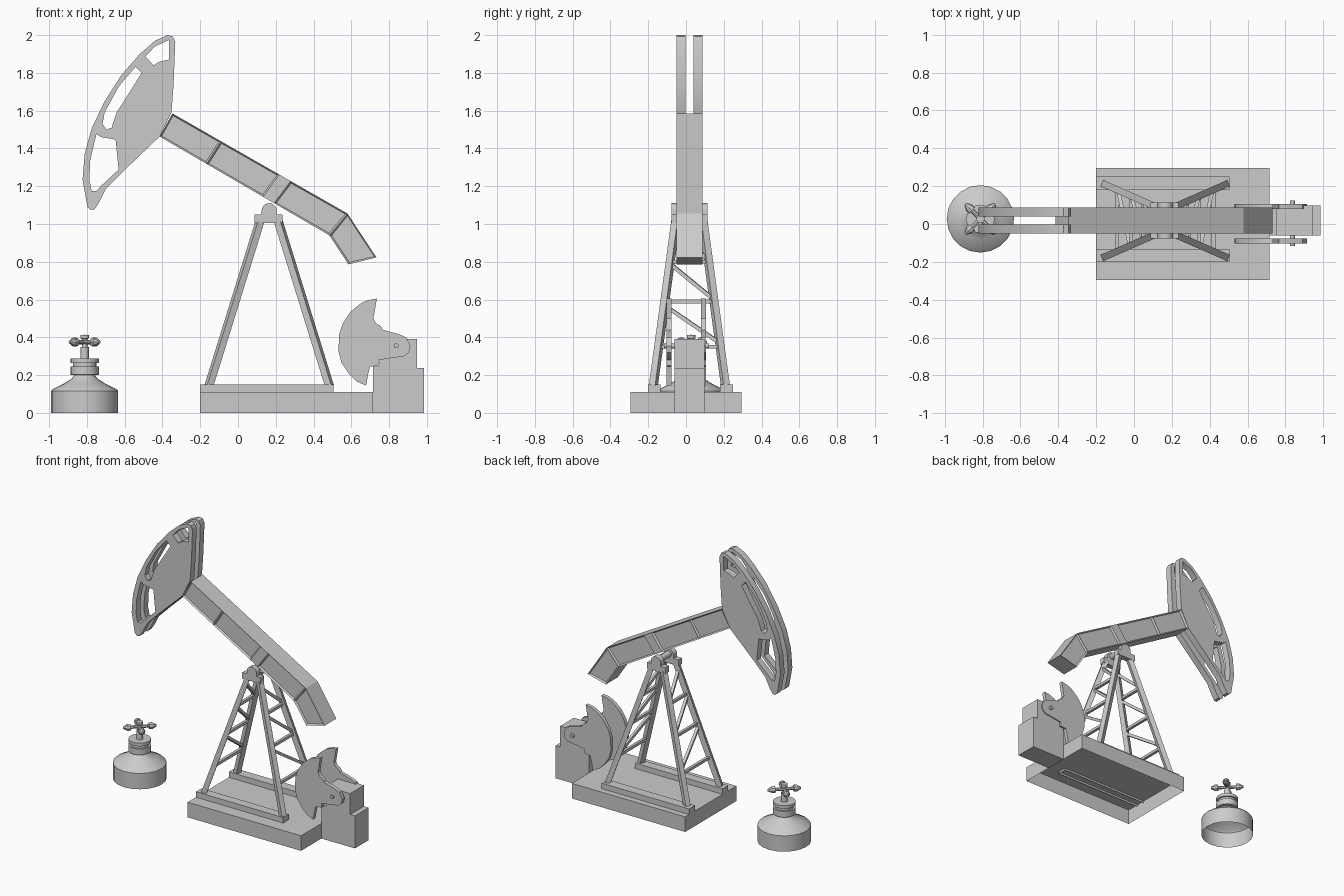
import bpy, bmesh, math
from mathutils import Vector, Matrix

if "Cube" in bpy.data.objects:
    bpy.data.objects.remove(bpy.data.objects["Cube"])


def add_object(name, bm, smooth=False):
    bmesh.ops.recalc_face_normals(bm, faces=bm.faces)
    mesh = bpy.data.meshes.new(name)
    bm.to_mesh(mesh)
    bm.free()
    ob = bpy.data.objects.new(name, mesh)
    bpy.context.collection.objects.link(ob)
    if smooth:
        bpy.ops.object.select_all(action='DESELECT')
        ob.select_set(True)
        bpy.context.view_layer.objects.active = ob
        bpy.ops.object.shade_smooth_by_angle(angle=math.radians(35))
    return ob


def box(name, lo, hi, open_bottom=False):
    bm = bmesh.new()
    lo, hi = Vector(lo), Vector(hi)
    m = Matrix.Translation((lo + hi) / 2) @ Matrix.Diagonal((*(hi - lo), 1))
    bmesh.ops.create_cube(bm, size=1, matrix=m)
    if open_bottom:
        bm.faces.ensure_lookup_table()
        bmesh.ops.delete(bm, geom=[min(bm.faces, key=lambda f: f.calc_center_median().z)], context='FACES_ONLY')
    return add_object(name, bm)


def bar(name, a, b, w):
    a, b = Vector(a), Vector(b)
    d = b - a
    m = (Matrix.Translation((a + b) / 2) @ d.to_track_quat('Z', 'Y').to_matrix().to_4x4()
         @ Matrix.Diagonal((w, w, d.length, 1)))
    bm = bmesh.new()
    bmesh.ops.create_cube(bm, size=1, matrix=m)
    return add_object(name, bm)


def rod(name, a, b, r1, r2=None, seg=12):
    a, b = Vector(a), Vector(b)
    d = b - a
    m = Matrix.Translation((a + b) / 2) @ d.to_track_quat('Z', 'Y').to_matrix().to_4x4()
    bm = bmesh.new()
    bmesh.ops.create_cone(bm, cap_ends=True, segments=seg, radius1=r1, radius2=r1 if r2 is None else r2,
                          depth=d.length, matrix=m)
    return add_object(name, bm, True)


def plate(name, loops, y0, y1):
    """Extruded xz outline; loops after the first are holes."""
    cu = bpy.data.curves.new(name, 'CURVE')
    cu.dimensions, cu.fill_mode, cu.extrude = '2D', 'BOTH', (y1 - y0) / 2
    for pts in loops:
        sp = cu.splines.new('POLY')
        sp.points.add(len(pts) - 1)
        for p, (x, z) in zip(sp.points, pts):
            p.co = (x, z, 0, 1)
        sp.use_cyclic_u = True
    tmp = bpy.data.objects.new(name + "_curve", cu)
    bpy.context.collection.objects.link(tmp)
    bpy.context.view_layer.update()
    mesh = bpy.data.meshes.new_from_object(tmp.evaluated_get(bpy.context.evaluated_depsgraph_get()))
    bpy.data.objects.remove(tmp)
    bm = bmesh.new()
    bm.from_mesh(mesh)
    bmesh.ops.remove_doubles(bm, verts=bm.verts, dist=1e-5)
    bm.transform(Matrix.Translation((0, (y0 + y1) / 2, 0)) @ Matrix.Rotation(math.pi / 2, 4, 'X'))
    return add_object(name, bm, True)


# hollow base and the two rails
box("base", (-0.2, -0.295, 0), (0.715, 0.295, 0.11), True)
box("rail_front", (-0.2, -0.2, 0.095), (0.505, -0.135, 0.15), True)
box("rail_back", (-0.2, 0.18, 0.095), (0.505, 0.25, 0.15), True)

# tower legs, splayed in x and y
CX, CY = 0.165, 0.018


def leg_point(sx, sy, z):
    t = (z - 0.15) / 0.86
    return Vector((CX + sx * (0.317 + t * (0.05 - 0.317)), CY + sy * (0.19 + t * (0.073 - 0.19)), z))


for sx, nx in ((-1, "left"), (1, "right")):
    for sy, ny in ((-1, "front"), (1, "back")):
        bar(f"leg_{nx}_{ny}", leg_point(sx, sy, 0.14), leg_point(sx, sy, 1.02), 0.036)
    # side braces: level bars and diagonals
    for z in (0.35, 0.59, 0.8):
        bar(f"level_brace_{nx}", leg_point(sx, -1, z), leg_point(sx, 1, z), 0.02)
    for z0, z1 in ((0.57, 0.37), (0.79, 0.6), (0.97, 0.81)):
        bar(f"diagonal_brace_{nx}", leg_point(sx, -1, z0), leg_point(sx, 1, z1), 0.02)

# bearing caps, arched lugs and axle
arch = [(CX + 0.04 * math.cos(math.pi * i / 10), 1.07 + 0.04 * math.sin(math.pi * i / 10)) for i in range(11)]
arch = [(CX + 0.04, 1.05)] + arch + [(CX - 0.04, 1.05)]
for n, y0, y1 in (("front", -0.077, -0.037), ("back", 0.072, 0.113)):
    box("cap_" + n, (0.088, y0, 1.005), (0.236, y1, 1.05))
    plate("bearing_lug_" + n, [arch], y0, y1)
rod("pivot_axle", (CX, -0.07, 1.075), (CX, 0.106, 1.075), 0.022)

# walking beam with recessed side panels
t0, t1 = Vector((-0.347, 1.585)), Vector((0.58, 1.055))
b0, b1 = Vector((-0.415, 1.463)), Vector((0.484, 0.94))
rows = [(t0.lerp(t1, f), b0.lerp(b1, f)) for f in (0, 0.277, 0.61, 0.675, 1)]
rows.append((Vector((0.733, 0.823)), Vector((0.585, 0.786))))
bm = bmesh.new()
rings = [[bm.verts.new((p.x, y, p.y)) for p, y in ((t, -0.05), (b, -0.05), (b, 0.087), (t, 0.087))] for t, b in rows]
panels = []
for i, (r, s) in enumerate(zip(rings, rings[1:])):
    for k in range(4):
        f = bm.faces.new((r[k], r[(k + 1) % 4], s[(k + 1) % 4], s[k]))
        if k in (0, 2) and i != 2:
            panels.append(f)
bm.faces.new(rings[0])
bm.faces.new(rings[-1][::-1])
bmesh.ops.recalc_face_normals(bm, faces=bm.faces)
bmesh.ops.inset_individual(bm, faces=panels, thickness=0.012, depth=-0.012)
add_object("walking_beam", bm)

# head: two plates with three cut-outs
outer = [(-0.78, 1.075), (-0.797, 1.09), (-0.823, 1.235), (-0.812, 1.37), (-0.775, 1.505), (-0.706, 1.65),
         (-0.616, 1.79), (-0.52, 1.9), (-0.44, 1.97), (-0.373, 2.0), (-0.345, 1.993), (-0.332, 1.965),
         (-0.341, 1.74), (-0.352, 1.59), (-0.415, 1.463), (-0.606, 1.28), (-0.70, 1.185), (-0.735, 1.115), (-0.76, 1.078)]
holes = [[(-0.366, 1.974), (-0.44, 1.94), (-0.49, 1.887), (-0.447, 1.84), (-0.415, 1.86), (-0.366, 1.87)],
         [(-0.542, 1.833), (-0.51, 1.80), (-0.569, 1.706), (-0.643, 1.59), (-0.669, 1.51), (-0.696, 1.5),
          (-0.717, 1.53), (-0.706, 1.59), (-0.632, 1.727)],
         [(-0.749, 1.478), (-0.725, 1.46), (-0.648, 1.447), (-0.632, 1.288), (-0.722, 1.205), (-0.749, 1.175),
          (-0.775, 1.175), (-0.787, 1.235), (-0.782, 1.34)]]
plate("head_front", [outer] + holes, -0.05, -0.002)
plate("head_back", [outer] + holes, 0.04, 0.088)

# gearbox
plate("gearbox", [[(0.715, 0), (0.985, 0), (0.985, 0.237), (0.947, 0.237), (0.947, 0.39), (0.75, 0.39),
                   (0.75, 0.245), (0.715, 0.245)]], -0.06, 0.098)

# counterweight cranks and shaft
crank = [(0.735, 0.605), (0.717, 0.5), (0.73, 0.475), (0.755, 0.46), (0.767, 0.44), (0.855, 0.415), (0.89, 0.4),
         (0.913, 0.355), (0.905, 0.32), (0.88, 0.3), (0.745, 0.28), (0.745, 0.25), (0.7, 0.245), (0.69, 0.21),
         (0.678, 0.145), (0.63, 0.165), (0.585, 0.21), (0.548, 0.265), (0.532, 0.325), (0.535, 0.415),
         (0.555, 0.475), (0.595, 0.535), (0.65, 0.58), (0.69, 0.597)]
plate("crank_front", [crank], -0.103, -0.076)
plate("crank_back", [crank], 0.08, 0.106)
rod("crank_shaft", (0.837, -0.117, 0.355), (0.837, 0.123, 0.355), 0.013)

# wellhead: turned body, open below
WX, WY = -0.812, 0.027
profile = [(0.178, 0), (0.178, 0.115), (0.17, 0.125), (0.11, 0.155), (0.07, 0.18), (0.055, 0.2), (0.075, 0.202),
           (0.075, 0.245), (0.062, 0.245), (0.062, 0.265), (0.075, 0.265), (0.075, 0.288), (0.022, 0.288),
           (0.022, 0.35), (0.014, 0.35), (0.014, 0.39), (0.022, 0.395), (0.022, 0.412), (0, 0.414)]
bm = bmesh.new()
vs = [bm.verts.new((WX + r, WY, z)) for r, z in profile]
es = [bm.edges.new(p) for p in zip(vs, vs[1:])]
bmesh.ops.spin(bm, geom=vs + es, cent=(WX, WY, 0), axis=(0, 0, 1), angle=math.tau, steps=20)
bmesh.ops.remove_doubles(bm, verts=bm.verts, dist=1e-5)
add_object("wellhead_body", bm, True)

# valve handle: four arms with pointed knobs
for i in range(4):
    a = math.pi / 4 + i * math.pi / 2
    d = Vector((math.cos(a), math.sin(a), 0))
    c = Vector((WX, WY, 0.375))
    rod("valve_arm", c, c + d * 0.08, 0.012, seg=8)
    rod("valve_knob", c + d * 0.062, c + d * 0.085, 0.024, seg=8)
    rod("valve_tip", c + d * 0.085, c + d * 0.112, 0.022, 0.008, seg=8)
